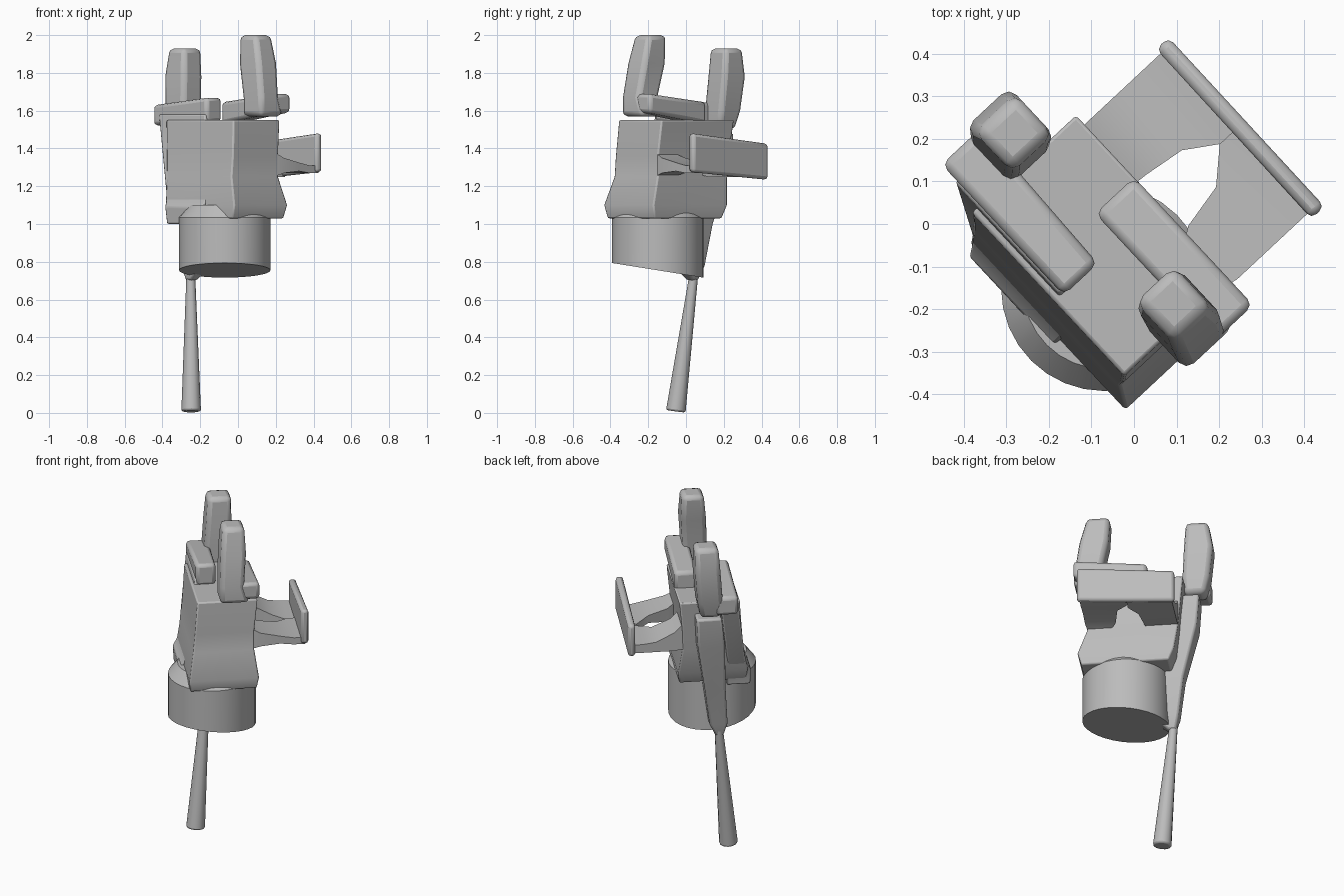
import bpy, bmesh, math
from mathutils import Vector, Matrix

if "Cube" in bpy.data.objects:
    bpy.data.objects.remove(bpy.data.objects["Cube"], do_unlink=True)

grey = bpy.data.materials.new("plain_grey")
grey.use_nodes = True
grey.diffuse_color = (0.5, 0.5, 0.5, 1)
grey.node_tree.nodes["Principled BSDF"].inputs["Base Color"].default_value = (0.5, 0.5, 0.5, 1)

# The whole assembly is turned about the vertical axis
TURN = Matrix.Rotation(math.radians(-47), 4, 'Z')


def finish(name, bm, bevel):
    bmesh.ops.recalc_face_normals(bm, faces=bm.faces)
    mesh = bpy.data.meshes.new(name)
    bm.to_mesh(mesh)
    bm.free()
    mesh.materials.append(grey)
    ob = bpy.data.objects.new(name, mesh)
    bpy.context.collection.objects.link(ob)
    if bevel:
        mod = ob.modifiers.new("rounded", 'BEVEL')
        mod.width = bevel
        mod.segments = 2
        mod.angle_limit = math.radians(35)
    bpy.ops.object.select_all(action='DESELECT')
    ob.select_set(True)
    bpy.context.view_layer.objects.active = ob
    bpy.ops.object.shade_smooth_by_angle(angle=math.radians(35))


def loft(name, axis, rings, bevel=0.015):
    """Box lofted through rings (position, a0, a1, b0, b1) along a turned axis."""
    bm = bmesh.new()
    loops = []
    for pos, a0, a1, b0, b1 in rings:
        loop = []
        for a, b in ((a0, b0), (a1, b0), (a1, b1), (a0, b1)):
            co = {'z': (a, b, pos), 'u': (pos, a, b), 'v': (a, pos, b)}[axis]
            loop.append(bm.verts.new(TURN @ Vector(co)))
        loops.append(loop)
    for low, high in zip(loops, loops[1:]):
        for i in range(4):
            j = (i + 1) % 4
            bm.faces.new((low[i], low[j], high[j], high[i]))
    bm.faces.new(loops[0])
    bm.faces.new(loops[-1])
    finish(name, bm, bevel)


# Main block, flared near its bottom
loft("body_block", 'z', [
    (1.03, -.2, .285, -.305, .065),
    (1.10, -.23, .305, -.312, .075),
    (1.25, -.25, .255, -.285, .055),
    (1.36, -.26, .255, -.275, .055),
    (1.55, -.28, .245, -.26, .075)], 0.008)

# Raised slab on the side, with a lip that overhangs the drum
loft("side_slab", 'z', [
    (1.0, -.2, .06, -.33, -.2),
    (1.09, -.21, .08, -.335, -.2),
    (1.14, -.235, .08, -.3, -.2),
    (1.58, -.36, 0, -.24, -.14)], 0.008)

# Top bars and their upright posts
loft("left_top_bar", 'u', [
    (-.08, -.05, .075, 1.53, 1.645),
    (.33, -.05, .075, 1.59, 1.69)], 0.02)
loft("right_top_bar", 'u', [
    (-.41, -.235, -.11, 1.52, 1.63),
    (.01, -.235, -.125, 1.54, 1.67)], 0.02)
loft("front_post", 'z', [
    (1.57, .185, .335, -.145, .02),
    (1.67, .185, .335, -.145, -.01),
    (1.85, .145, .305, -.135, .005),
    (2.0, .135, .265, -.12, 0)], 0.025)
loft("back_post", 'z', [
    (1.5, -.39, -.27, -.14, -.03),
    (1.6, -.415, -.265, -.15, -.01),
    (1.78, -.435, -.275, -.135, .005),
    (1.93, -.41, -.285, -.125, .005)], 0.025)

# Side bracket: two thin arms that meet at an upright plate
loft("bracket_front_arm", 'v', [
    (.03, .13, .25, 1.25, 1.38),
    (.09, .09, .26, 1.27, 1.35),
    (.2, .068, .26, 1.28, 1.325),
    (.275, 0, .26, 1.27, 1.31),
    (.34, 0, .26, 1.27, 1.31)], 0)
loft("bracket_back_arm", 'v', [
    (.04, -.25, -.07, 1.26, 1.42),
    (.1, -.25, -.065, 1.25, 1.36),
    (.2, -.25, -.05, 1.25, 1.31),
    (.275, -.25, 0, 1.25, 1.3),
    (.34, -.25, 0, 1.25, 1.3)], 0)
loft("bracket_plate", 'u', [
    (-.265, .318, .358, 1.235, 1.425),
    (.275, .313, .355, 1.275, 1.48)], 0.016)

# Tapering rib that joins the block and drum to the handle
loft("handle_rib", 'z', [
    (.7, -.215, -.175, -.18, -.135),
    (.78, -.235, -.08, -.2, -.1),
    (1.0, -.265, -.1, -.185, -.07),
    (1.3, -.345, -.2, -.17, -.02),
    (1.48, -.36, -.24, -.15, -.01)], 0.012)


def drum(name, low, high, top_radius, slant, bevel):
    bm = bmesh.new()
    bmesh.ops.create_cone(bm, cap_ends=True, segments=32, radius1=.242, radius2=top_radius,
                          depth=high - low, matrix=Matrix.Translation((-.07, -.15, (low + high) / 2)))
    for v in bm.verts:
        if v.co.z < (low + high) / 2:
            v.co.z -= slant * (v.co.y + .15)
    finish(name, bm, bevel)


# Drum with a slanted underside, and the shoulder that closes it to the block
drum("drum", .755, 1.035, .242, .16, 0)
drum("drum_shoulder", 1.035, 1.1, .19, 0, 0)

# Slim handle, thicker at the foot
foot, neck = Vector((-.248, -.054, .008)), Vector((-.25, .045, .76))
shaft = neck - foot
bm = bmesh.new()
spin = shaft.to_track_quat('Z', 'Y').to_matrix().to_4x4()
bmesh.ops.create_cone(bm, cap_ends=True, segments=12, radius1=.052, radius2=.022,
                      depth=shaft.length, matrix=Matrix.Translation((foot + neck) / 2) @ spin)
finish("handle", bm, 0.01)
